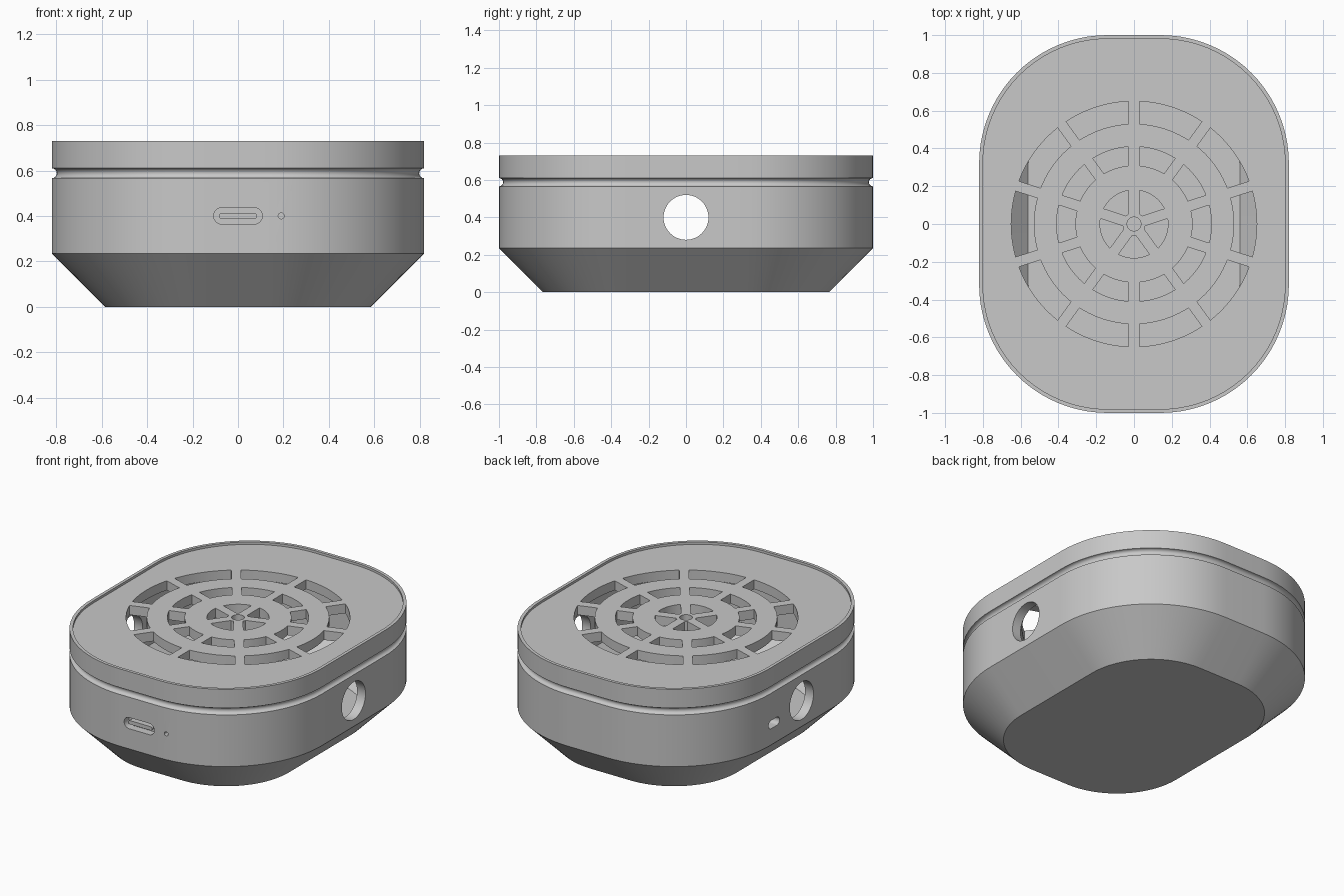
import bpy, bmesh, math
from mathutils import Vector

if "Cube" in bpy.data.objects:
    bpy.data.objects.remove(bpy.data.objects["Cube"], do_unlink=True)

HALF_X, HALF_Y, RADIUS = 0.82, 1.0, 0.68
WALL = 0.06

grey = bpy.data.materials.new("matte grey")
grey.use_nodes = True
colour = (0.58, 0.58, 0.58, 1)
grey.diffuse_color = colour
grey.node_tree.nodes["Principled BSDF"].inputs["Base Color"].default_value = colour


def outline(inset, z, steps=20):
    """Rounded rectangle, offset inwards, at one height."""
    r = RADIUS - inset
    pts = []
    for quarter, (sx, sy) in enumerate([(1, 1), (-1, 1), (-1, -1), (1, -1)]):
        for i in range(steps + 1):
            a = math.pi / 2 * (quarter + i / steps)
            pts.append(Vector((sx * (HALF_X - RADIUS) + r * math.cos(a),
                               sy * (HALF_Y - RADIUS) + r * math.sin(a), z)))
    return pts


def loft(bm, rings):
    """Closed solid through matching rings of points."""
    loops = [[bm.verts.new(p) for p in ring] for ring in rings]
    n = len(loops[0])
    for low, high in zip(loops, loops[1:]):
        for i in range(n):
            j = (i + 1) % n
            bm.faces.new((low[i], low[j], high[j], high[i]))
    bm.faces.new(loops[0][::-1])
    bm.faces.new(loops[-1])


def prism(bm, pts, axis, start, end):
    """Extrude a flat profile along the x, y or z axis."""
    place = {"x": lambda u, v, w: (w, u, v),
             "y": lambda u, v, w: (u, w, v),
             "z": lambda u, v, w: (u, v, w)}[axis]
    loft(bm, [[Vector(place(u, v, w)) for u, v in pts] for w in (start, end)])


def pill(cu, cv, half_u, half_v, steps=16):
    """Slot profile with round ends; a circle when both halves match."""
    pts = []
    for side in (1, -1):
        for i in range(steps + 1):
            if half_u == half_v and i == steps:
                continue
            a = math.pi * (i / steps - 0.5) + (0 if side > 0 else math.pi)
            pts.append((cu + side * (half_u - half_v) + half_v * math.cos(a),
                        cv + half_v * math.sin(a)))
    return pts


def vent(r_in, r_out, a0, a1, half_bar=0.028, steps=10):
    """Arc slot between two spokes of constant width."""
    pts = []
    for r, flip in ((r_out, False), (r_in, True)):
        d = math.asin(half_bar / r)
        arc = [a0 + d + (a1 - a0 - 2 * d) * i / steps for i in range(steps + 1)]
        if flip:
            arc.reverse()
        pts += [(r * math.cos(a), r * math.sin(a)) for a in arc]
    return pts


def finish(name, bm):
    bmesh.ops.recalc_face_normals(bm, faces=bm.faces)
    mesh = bpy.data.meshes.new(name)
    bm.to_mesh(mesh)
    bm.free()
    mesh.materials.append(grey)
    obj = bpy.data.objects.new(name, mesh)
    bpy.context.collection.objects.link(obj)
    return obj


def smooth(obj):
    bpy.ops.object.select_all(action="DESELECT")
    obj.select_set(True)
    bpy.context.view_layer.objects.active = obj
    bpy.ops.object.shade_smooth_by_angle(angle=math.radians(30))


# Outer body: chamfered base, straight wall, round groove, rim, sunken top
groove = [(0.022 * math.sin(math.pi * i / 8), 0.588 - 0.022 * math.cos(math.pi * i / 8))
          for i in range(9)]
profile = [(0.235, 0), (0, 0.235)] + groove + [(0, 0.73), (0.02, 0.73), (0.02, 0.715)]
bm = bmesh.new()
loft(bm, [outline(d, z) for d, z in profile])
housing = finish("housing", bm)

# Hollow interior following the outer shape
bm = bmesh.new()
loft(bm, [outline(d, z) for d, z in [(0.26, WALL), (WALL, 0.26), (WALL, 0.655)]])
cavity = finish("cavity_cutter", bm)

# Openings
bm = bmesh.new()
for r_in, r_out, count in ((0.53, 0.65, 10), (0.31, 0.41, 10), (0.06, 0.18, 5)):
    for i in range(count):
        a = math.pi / 2 + math.tau * i / count
        prism(bm, vent(r_in, r_out, a, a + math.tau / count), "z", 0.6, 0.8)
prism(bm, pill(0, 0, 0.037, 0.037), "z", 0.6, 0.8)           # centre hole
prism(bm, pill(0, 0.4, 0.12, 0.12, 24), "x", -1, 1)          # side holes
prism(bm, pill(0.28, 0.365, 0.055, 0.026), "x", -1, -0.7)    # side slot
prism(bm, pill(0, 0.4, 0.107, 0.036), "y", -1.1, -0.95)      # front port
prism(bm, pill(0.19, 0.4, 0.013, 0.013), "y", -1.1, -0.9)    # pin hole
openings = finish("opening_cutter", bm)

for cutter in (cavity, openings):
    cutter.hide_render = True
    mod = housing.modifiers.new(cutter.name, "BOOLEAN")
    mod.operation = "DIFFERENCE"
    mod.solver = "EXACT"
    mod.object = cutter

# Apply the cuts and drop the cutters
bpy.context.view_layer.update()
evaluated = housing.evaluated_get(bpy.context.evaluated_depsgraph_get())
cut_mesh = bpy.data.meshes.new_from_object(evaluated)
housing.modifiers.clear()
housing.data = cut_mesh
for cutter in (cavity, openings):
    bpy.data.objects.remove(cutter, do_unlink=True)
smooth(housing)

# Tongue inside the front port
bm = bmesh.new()
prism(bm, pill(0, 0.4, 0.084, 0.012), "y", -0.99, -0.945)
smooth(finish("port_tongue", bm))
